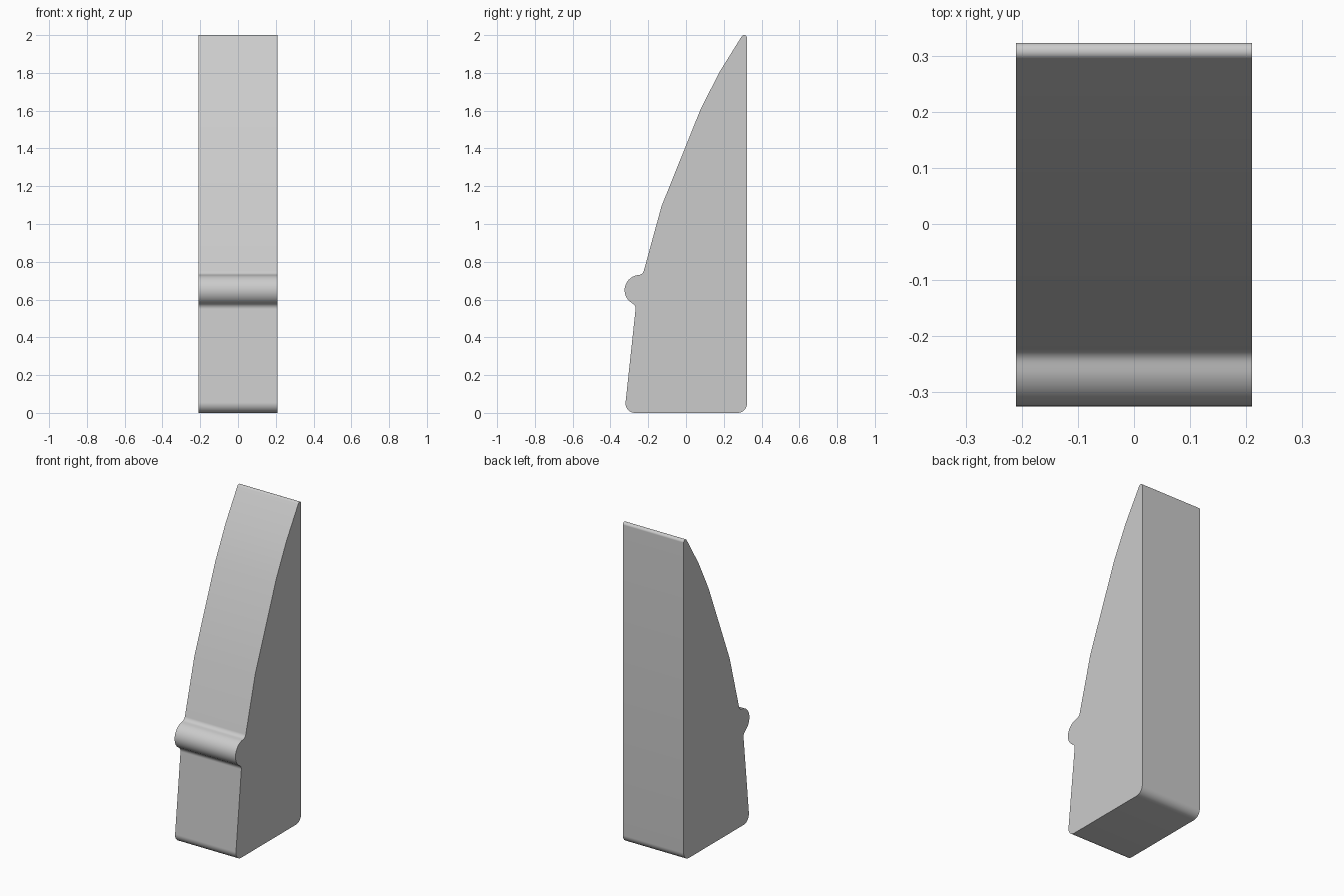
import bpy
import bmesh
from math import radians, cos, sin, tan
from mathutils import Vector

cube = bpy.data.objects.get("Cube")
if cube:
    bpy.data.objects.remove(cube, do_unlink=True)

HALF_WIDTH = 0.21


def arc(centre, radius, start, end, steps):
    """Points along an arc, angles in degrees."""
    angles = [radians(start + (end - start) * i / steps) for i in range(steps + 1)]
    return [Vector((centre[0] + radius * cos(a), centre[1] + radius * sin(a))) for a in angles]


def fillet(before, corner, after, radius, steps=8):
    """Replace a corner by a tangent arc."""
    a, b = (before - corner).normalized(), (after - corner).normalized()
    half = a.angle(b) / 2
    start = corner + a * radius / tan(half)
    end = corner + b * radius / tan(half)
    centre = corner + (a + b).normalized() * radius / sin(half)
    u, v = start - centre, end - centre
    return [centre + u.lerp(v, i / steps).normalized() * radius for i in range(steps + 1)]


# Side outline as (y, z, corner radius), running up the back and down the front
corners = [
    (-0.326, 0, 0.05), (0.323, 0, 0.05),
    (0.323, 2, 0.015), (0.299, 2, 0.015),
    (0.177, 1.804, 0), (0.077, 1.607, 0), (-0.13, 1.093, 0),
    (-0.228, 0.735, 0.03),
]
outline = [(Vector((y, z)), r) for y, z, r in corners]
# Rounded front ridge and the notch under it
outline += [(p, 0) for p in arc((-0.245, 0.65), 0.08, 95, 237, 20)]
outline.append((Vector((-0.265, 0.567)), 0.03))

profile = []
for i, (point, radius) in enumerate(outline):
    if radius:
        following = outline[(i + 1) % len(outline)][0]
        profile += fillet(outline[i - 1][0], point, following, radius)
    else:
        profile.append(point)

# Extrude the outline across the width
bm = bmesh.new()
side = bm.faces.new([bm.verts.new((-HALF_WIDTH, p.x, p.y)) for p in profile])
result = bmesh.ops.extrude_face_region(bm, geom=[side], use_keep_orig=True)
moved = [e for e in result["geom"] if isinstance(e, bmesh.types.BMVert)]
bmesh.ops.translate(bm, verts=moved, vec=(2 * HALF_WIDTH, 0, 0))
bmesh.ops.recalc_face_normals(bm, faces=bm.faces[:])
mesh = bpy.data.meshes.new("wedge_body")
bm.to_mesh(mesh)
bm.free()

body = bpy.data.objects.new("wedge_body", mesh)
bpy.context.collection.objects.link(body)

# Plain grey finish
grey = bpy.data.materials.new("light_grey")
grey.use_nodes = True
colour = (0.6, 0.6, 0.6, 1)
grey.diffuse_color = colour
grey.node_tree.nodes["Principled BSDF"].inputs["Base Color"].default_value = colour
mesh.materials.append(grey)

bpy.ops.object.select_all(action="DESELECT")
body.select_set(True)
bpy.context.view_layer.objects.active = body
bpy.ops.object.shade_smooth_by_angle(angle=radians(30))
